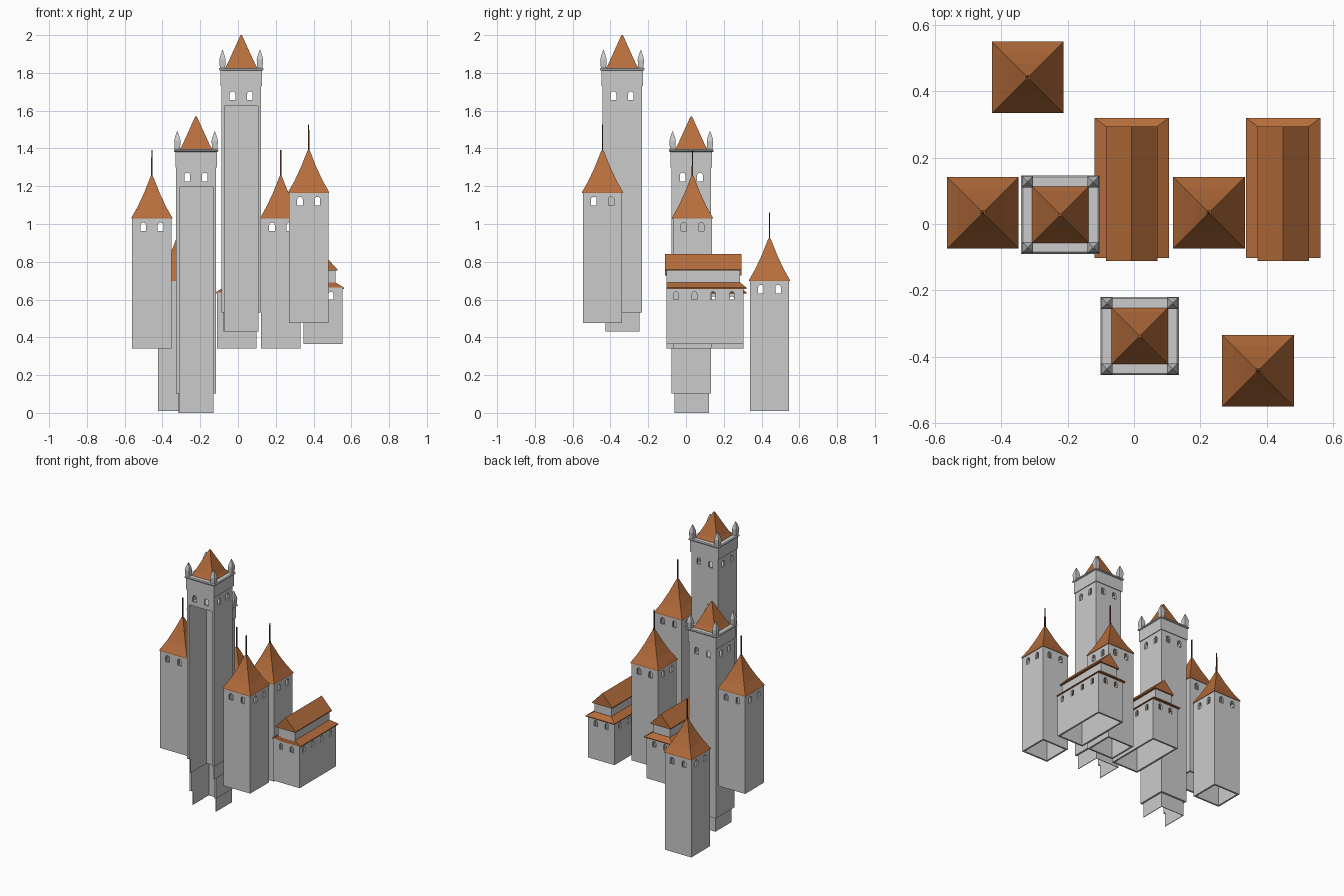
import bpy, bmesh, math

if "Cube" in bpy.data.objects:
    bpy.data.objects.remove(bpy.data.objects["Cube"])

roof_mat = bpy.data.materials.new("terracotta")
roof_mat.diffuse_color = (0.47, 0.155, 0.045, 1)
roof_mat.use_nodes = True
roof_mat.node_tree.nodes["Principled BSDF"].inputs["Base Color"].default_value = roof_mat.diffuse_color
spire_mat = bpy.data.materials.new("dark_wood")
spire_mat.diffuse_color = (0.12, 0.045, 0.02, 1)
spire_mat.use_nodes = True
spire_mat.node_tree.nodes["Principled BSDF"].inputs["Base Color"].default_value = spire_mat.diffuse_color


def finish(bm, name, mat=None):
    bmesh.ops.remove_doubles(bm, verts=bm.verts, dist=1e-5)
    bmesh.ops.recalc_face_normals(bm, faces=bm.faces)
    me = bpy.data.meshes.new(name)
    bm.to_mesh(me)
    bm.free()
    ob = bpy.data.objects.new(name, me)
    bpy.context.collection.objects.link(ob)
    if mat:
        me.materials.append(mat)
    return ob


# stack of rectangles (x0, x1, y0, y1, z) skinned into a closed solid
def loft(name, rects, mat=None):
    bm = bmesh.new()
    rings = [[bm.verts.new((x, y, z)) for x, y in ((x0, y0), (x1, y0), (x1, y1), (x0, y1))]
             for x0, x1, y0, y1, z in rects]
    for a, b in zip(rings, rings[1:]):
        for i in range(4):
            j = (i + 1) % 4
            bm.faces.new((a[i], a[j], b[j], b[i]))
    bm.faces.new(rings[0][::-1])
    bm.faces.new(rings[-1])
    return finish(bm, name, mat)


def box(name, x0, x1, y0, y1, z0, z1, mat=None):
    return loft(name, [(x0, x1, y0, y1, z0), (x0, x1, y0, y1, z1)], mat)


# square stack around a centre from (half width, height) pairs
def stack(name, cx, cy, z, prof, mat=None):
    return loft(name, [(cx - h, cx + h, cy - h, cy + h, z + dz) for h, dz in prof], mat)


# arched window prism running right through along the x or y axis
def window(axis, pos, mid, z, w, h, reach=0.3):
    r = w / 2
    prof = [(-r, z), (r, z)] + [(r * math.cos(t * math.pi / 6), z + h - r + r * math.sin(t * math.pi / 6))
                                for t in range(7)]
    bm = bmesh.new()
    ends = []
    for d in (mid - reach, mid + reach):
        ends.append([bm.verts.new((pos + u, d, v) if axis == 'y' else (d, pos + u, v)) for u, v in prof])
    n = len(prof)
    for i in range(n):
        j = (i + 1) % n
        bm.faces.new((ends[0][i], ends[0][j], ends[1][j], ends[1][i]))
    bm.faces.new(ends[0])
    bm.faces.new(ends[1])
    return finish(bm, "cutter")


# subtract cutters and bake the result
def cut(ob, cutters):
    for c in cutters:
        m = ob.modifiers.new("cut", 'BOOLEAN')
        m.operation = 'DIFFERENCE'
        m.solver = 'EXACT'
        m.object = c
    dg = bpy.context.evaluated_depsgraph_get()
    me = bpy.data.meshes.new_from_object(ob.evaluated_get(dg))
    ob.modifiers.clear()
    ob.data = me
    for c in cutters:
        bpy.data.objects.remove(c)


def tower_windows(x, y, z):
    out = []
    for s in (-0.046, 0.046):
        out += [window('y', x + s, y, z, 0.03, 0.046), window('x', y + s, x, z, 0.03, 0.046)]
    return out


# slender towers with flared roof and spire
def small_tower(x, y, z):
    walls = stack("small_tower_walls", x, y, z, [(0.104, 0), (0.104, 0.69)])
    hollow = stack("cutter", x, y, z, [(0.092, -0.1), (0.092, 0.685)])
    cut(walls, [hollow] + tower_windows(x, y, z + 0.622))
    stack("small_tower_roof", x, y, z,
          [(0.108, 0.688), (0.108, 0.694), (0.075, 0.752), (0.041, 0.825), (0.006, 0.913)], roof_mat)
    stack("small_tower_spire", x, y, z, [(0.004, 0.9), (0.003, 1.052)], spire_mat)


# great towers with a tall front niche, crowned head and corner pinnacles
def great_tower(x, y, z):
    n = 0.0885
    body = stack("great_tower_body", x, y, z, [(0.105, 0.102), (0.105, 1.30)])
    niche = box("cutter", x - n, x + n, y - 0.2, y + n, z, z + 1.195)
    chamber = stack("cutter", x, y, z, [(0.092, 1.205), (0.092, 1.29)])
    cut(body, [niche, chamber] + tower_windows(x, y, z + 1.226))
    # niche lining hanging below the body on three sides
    t = n + 0.004
    box("niche_back", x - t, x + t, y + n, y + t, z, z + 0.11)
    for s in (-1, 1):
        a, b = sorted((x + s * n, x + s * t))
        box("niche_side", a, b, y - n, y + n, z, z + 0.11)
    stack("great_tower_head", x, y, z, [(0.110, 1.30), (0.110, 1.385)])
    stack("great_tower_ledge", x, y, z,
          [(0.113, 1.382), (0.118, 1.386), (0.118, 1.392), (0.113, 1.397)])
    stack("great_tower_roof", x, y, z,
          [(0.086, 1.395), (0.072, 1.42), (0.040, 1.49), (0.004, 1.57)], roof_mat)
    for sx in (-1, 1):
        for sy in (-1, 1):
            stack("pinnacle", x + sx * 0.099, y + sy * 0.099, z,
                  [(0.013, 1.385), (0.017, 1.44), (0.012, 1.46), (0.002, 1.49)])


# two-tier houses: walls, skirt roof, upper storey, gable roof
def house(x, z):
    walls = box("house_walls", x - 0.104, x + 0.104, -0.102, 0.305, z, z + 0.298)
    hollow = box("cutter", x - 0.092, x + 0.092, -0.09, 0.293, z - 0.1, z + 0.293)
    wins = [window('x', -0.054 + 0.099 * i, x, z + 0.235, 0.026, 0.042) for i in range(4)]
    wins += [window('y', x + s, 0.1, z + 0.235, 0.026, 0.042, 0.4) for s in (-0.042, 0.042)]
    cut(walls, [hollow] + wins)
    loft("house_skirt_roof", [(x - 0.112, x + 0.112, -0.102, 0.32, z + 0.292),
                              (x - 0.112, x + 0.112, -0.102, 0.32, z + 0.298),
                              (x - 0.066, x + 0.066, -0.102, 0.286, z + 0.326)], roof_mat)
    box("house_upper_walls", x - 0.066, x + 0.066, -0.102, 0.285, z + 0.32, z + 0.395)
    loft("house_gable_roof", [(x - 0.078, x + 0.078, -0.112, 0.294, z + 0.388),
                              (x - 0.078, x + 0.078, -0.112, 0.294, z + 0.394),
                              (x, x, -0.112, 0.294, z + 0.476)], roof_mat)


for p in ((-0.456, 0.034, 0.34), (-0.32, 0.442, 0.01), (0.226, 0.034, 0.34), (0.374, -0.442, 0.476)):
    small_tower(*p)
for p in ((-0.222, 0.028, 0.0), (0.017, -0.338, 0.43)):
    great_tower(*p)
house(-0.007, 0.34)
house(0.45, 0.365)
